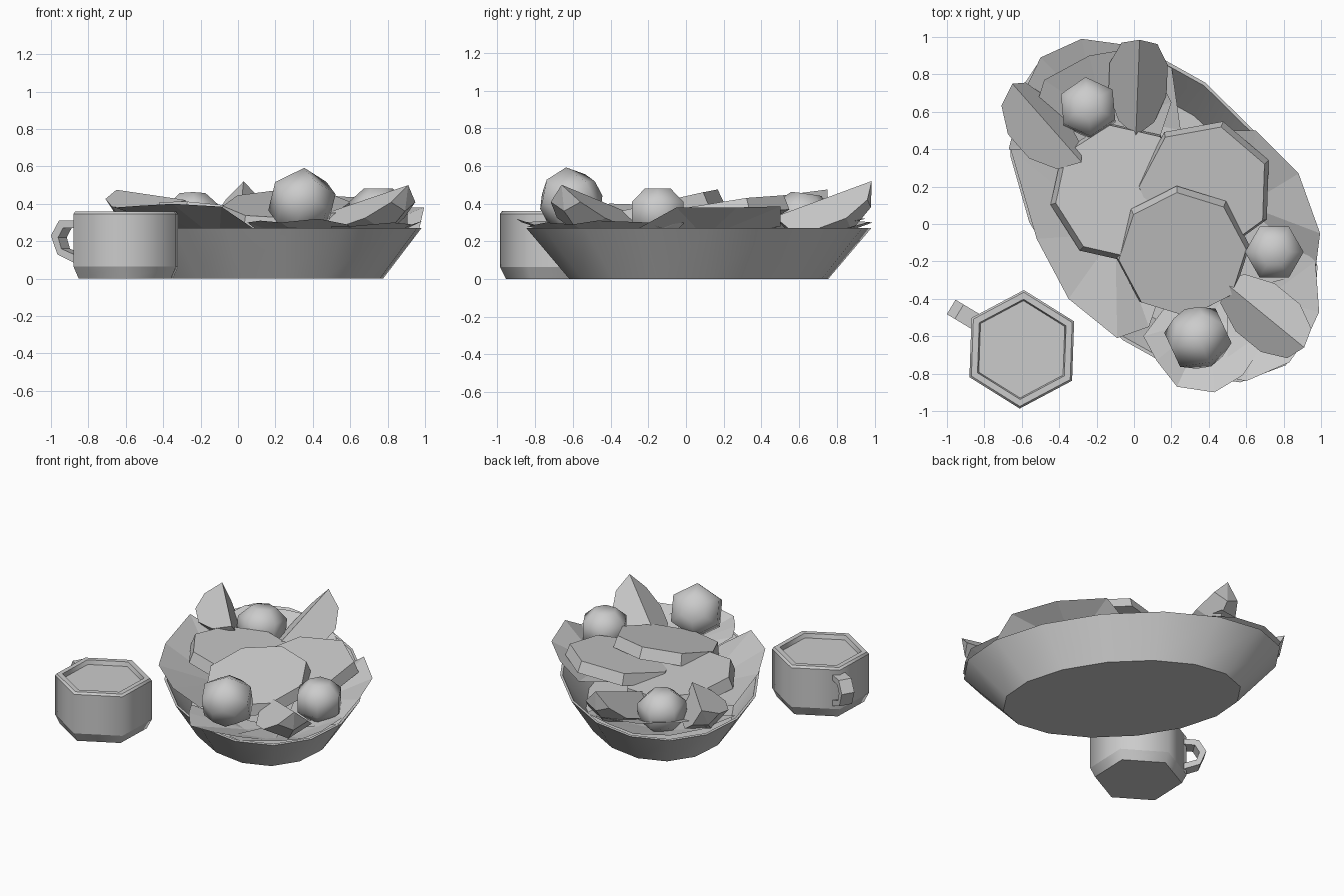
import bpy, bmesh, math
from mathutils import Vector, Matrix

cube = bpy.data.objects.get("Cube")
if cube:
    bpy.data.objects.remove(cube, do_unlink=True)

grey = bpy.data.materials.new("plain grey")
grey.use_nodes = True
grey.diffuse_color = (0.6, 0.6, 0.6, 1)
grey.node_tree.nodes["Principled BSDF"].inputs["Base Color"].default_value = (0.6, 0.6, 0.6, 1)


def rot(degrees, axis):
    return Matrix.Rotation(math.radians(degrees), 4, axis)


def finish(name, bm, smooth=None):
    bmesh.ops.recalc_face_normals(bm, faces=bm.faces)
    mesh = bpy.data.meshes.new(name)
    bm.to_mesh(mesh)
    bm.free()
    mesh.materials.append(grey)
    ob = bpy.data.objects.new(name, mesh)
    bpy.context.collection.objects.link(ob)
    if smooth:
        bpy.ops.object.select_all(action='DESELECT')
        ob.select_set(True)
        bpy.context.view_layer.objects.active = ob
        bpy.ops.object.shade_smooth_by_angle(angle=math.radians(smooth))
    return ob


def lathe(name, profile, sides, matrix, smooth=None, phase=0, sharp_rings=False):
    """Closed stack of polygon rings from (radius, height) pairs, capped at both ends."""
    bm = bmesh.new()
    rings = []
    for r, z in profile:
        angles = [math.radians(phase) + math.tau * i / sides for i in range(sides)]
        rings.append([bm.verts.new(matrix @ Vector((r * math.cos(a), r * math.sin(a), z)))
                      for a in angles])
    for low, high in zip(rings, rings[1:]):
        for i in range(sides):
            j = (i + 1) % sides
            face = bm.faces.new((low[i], low[j], high[j], high[i]))
            if sharp_rings:
                face.edges[0].smooth = face.edges[2].smooth = False
    bm.faces.new(rings[0])
    bm.faces.new(rings[-1])
    return finish(name, bm, smooth)


def leaf(name, centre, edge):
    """Thin crumpled leaf fanned from a low centre."""
    bm = bmesh.new()
    hub = bm.verts.new(centre)
    rim = [bm.verts.new(p) for p in edge]
    for i, v in enumerate(rim):
        bm.faces.new((hub, v, rim[(i + 1) % len(rim)]))
    return finish(name, bm)


def patty(name, centre, radius, sides, phase, high_dir, tilt):
    """Flat slab whose edge rises towards high_dir (degrees)."""
    a = math.radians(high_dir)
    m = Matrix.Translation(centre) @ rot(tilt, Vector((math.sin(a), -math.cos(a), 0)))
    return lathe(name, [(radius, -.04), (radius * .95, .04)], sides, m, phase=phase)


def wedge(name, start, end, depth, angles):
    """Citrus wedge: straight ridge, two half-disc faces and a curved rind below."""
    start, end = Vector(start), Vector(end)
    along = (end - start).normalized()
    side = along.cross(Vector((0, 0, 1))).normalized()
    down = along.cross(side).normalized()
    half, mid = (end - start).length / 2, (start + end) / 2
    bm = bmesh.new()
    tips = bm.verts.new(start), bm.verts.new(end)
    arcs = []
    for deg in angles:
        d = side * math.sin(math.radians(deg)) + down * math.cos(math.radians(deg))
        arcs.append([bm.verts.new(mid - along * half * math.cos(t) + d * depth * math.sin(t))
                     for t in (math.pi * k / 5 for k in range(1, 5))])
    for arc in (arcs[0], arcs[-1]):
        bm.faces.new([tips[0], *arc, tips[1]])
    for p, q in zip(arcs, arcs[1:]):
        bm.faces.new((tips[0], p[0], q[0]))
        bm.faces.new((tips[1], p[-1], q[-1]))
        for i in range(3):
            bm.faces.new((p[i], p[i + 1], q[i + 1], q[i]))
    return finish(name, bm)


# Oval serving bowl, long axis running from back right to front left
oval = (Matrix.Translation((.16, .068, 0)) @ rot(128.4, 'Z')
        @ Matrix.Diagonal((1.05, .65, 1, 1)))
lathe("bowl", [(.75, 0), (1, .27), (.975, .27), (.74, .03)], 16, oval, smooth=35)

# Salad leaves
leaf("back_leaf", (-.2, .6, .16),
     [(-.67, .4, .31), (-.6, .68, .3), (-.5, .89, .31), (-.28, .99, .3), (-.06, .96, .3),
      (.2, .85, .27), (.25, .5, .2), (-.2, .3, .16)])
leaf("inner_back_leaf", (-.15, .55, .2),
     [(-.58, .45, .3), (-.48, .77, .35), (-.24, .9, .33), (.05, .95, .32), (.2, .65, .26),
      (.1, .35, .2), (-.35, .25, .22)])
leaf("left_leaf", (-.1, -.05, .2),
     [(-.66, .4, .38), (-.52, -.08, .39), (-.35, -.4, .4), (-.09, -.61, .385), (.08, -.55, .27),
      (.2, -.2, .18), (-.1, .4, .2)])
leaf("right_leaf", (.6, .1, .22),
     [(.5, .5, .28), (.65, .5, .385), (.88, .27, .38), (.995, -.05, .38), (.97, -.25, .27),
      (.6, -.35, .18), (.35, .2, .2)])
leaf("front_leaf", (.4, -.5, .18),
     [(.05, -.6, .3), (.12, -.73, .31), (.23, -.87, .3), (.43, -.9, .32), (.58, -.81, .29),
      (.72, -.6, .22), (.55, -.3, .16), (.2, -.4, .18)])
leaf("front_right_leaf", (.7, -.4, .17),
     [(.5, -.82, .28), (.6, -.84, .28), (.83, -.74, .3), (.93, -.6, .29), (.99, -.47, .31),
      (.97, -.2, .3), (.8, -.05, .24), (.5, -.3, .16)])

# Three overlapping patties
patty("left_patty", (-.07, .17, .325), .38, 8, 10, 215, 8)
patty("right_patty", (.38, .19, .345), .37, 7, 75, 65, 10)
patty("front_patty", (.26, -.155, .36), .36, 8, 5, 87, 13)

# Cherry tomatoes: six-sided and rounded, the front one tipped over
for name, spot, r, phase, turn, tip in (("front_tomato", (.34, -.605, .41), .175, 90, 25, -60),
                                        ("right_tomato", (.75, -.15, .355), .157, 0, 0, 0),
                                        ("back_tomato", (-.245, .62, .325), .16, 90, 5, -8)):
    place = Matrix.Translation(spot) @ rot(turn, 'Z') @ rot(tip, 'X')
    lathe(name, [(r * .5, -r * .85), (r, -r * .4), (r, r * .35), (r * .5, r * .8)], 6,
          place, smooth=75, phase=phase)

# Citrus wedges
wedge("back_wedge", (.01, .47, .33), (.03, .985, .52), .22, (-48, 0, 48))
wedge("left_wedge", (-.28, .33, .42), (-.65, .75, .475), .22, (-70, -22, 26))
wedge("right_wedge", (.47, -.3, .35), (.91, -.66, .5), .22, (-52, 0, 52))

# Six-sided cup filled with sauce
cup_place = Matrix.Translation((-.6, -.67, 0))
lathe("cup", [(.285, 0), (.317, .065), (.317, .345), (.305, .36), (.268, .36), (.26, .33)],
      6, cup_place, smooth=62, phase=88, sharp_rings=True)

# Cup handle, an open loop swept across its width
outer = [(.26, .31), (.39, .31), (.44, .23), (.4, .13), (.26, .07)]
inner = [(.26, .27), (.365, .27), (.395, .22), (.375, .16), (.26, .115)]
turn = cup_place @ rot(149, 'Z')
bm = bmesh.new()
sections = []
for o, i in zip(outer, inner):
    sections.append([bm.verts.new(turn @ Vector((r, w, z)))
                     for (r, z), w in ((o, -.045), (o, .045), (i, .045), (i, -.045))])
for p, q in zip(sections, sections[1:]):
    for k in range(4):
        bm.faces.new((p[k], p[(k + 1) % 4], q[(k + 1) % 4], q[k]))
bm.faces.new(sections[0])
bm.faces.new(sections[-1])
finish("cup_handle", bm, smooth=30)
